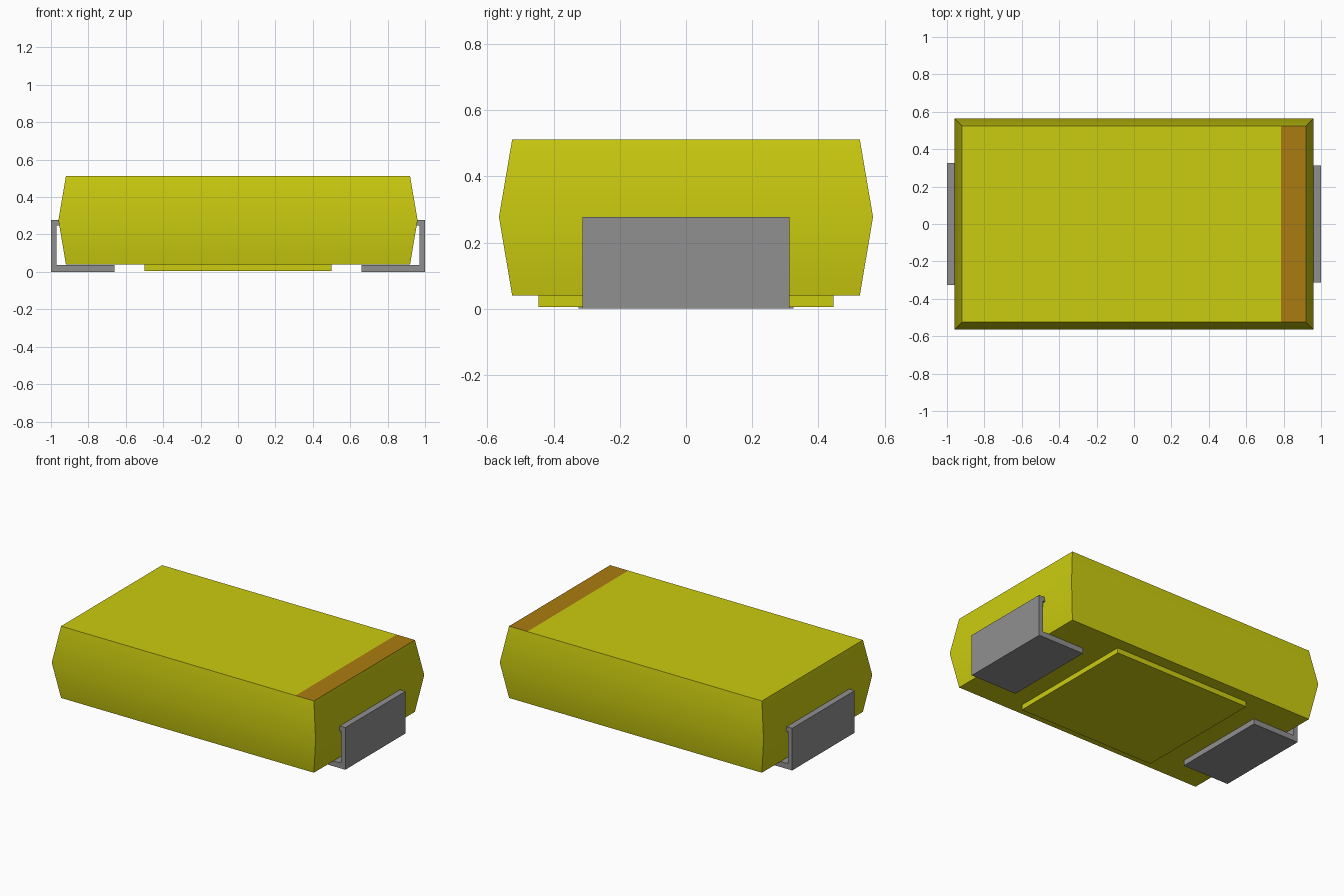
import bpy, bmesh

cube = bpy.data.objects.get("Cube")
if cube:
    bpy.data.objects.remove(cube, do_unlink=True)


def material(name, rgb):
    m = bpy.data.materials.new(name)
    m.use_nodes = True
    m.diffuse_color = (*rgb, 1)
    m.node_tree.nodes["Principled BSDF"].inputs["Base Color"].default_value = (*rgb, 1)
    return m


YELLOW = material("yellow_resin", (0.6, 0.6, 0.005))
BROWN = material("brown_stripe", (0.41, 0.2, 0.005))
GREY = material("grey_metal", (0.28, 0.28, 0.28))


def finish(bm, name, mats):
    bmesh.ops.recalc_face_normals(bm, faces=bm.faces)
    mesh = bpy.data.meshes.new(name)
    bm.to_mesh(mesh)
    bm.free()
    for m in mats:
        mesh.materials.append(m)
    obj = bpy.data.objects.new(name, mesh)
    bpy.context.collection.objects.link(obj)
    bpy.ops.object.select_all(action='DESELECT')
    obj.select_set(True)
    bpy.context.view_layer.objects.active = obj
    bpy.ops.object.shade_smooth_by_angle(angle=0.52)
    return obj


def stack(sections):
    """Rectangular sections (half x, half y, z) bridged from bottom to top."""
    bm = bmesh.new()
    rings = [[bm.verts.new((sx * hx, sy * hy, z))
              for sx, sy in ((-1, -1), (1, -1), (1, 1), (-1, 1))]
             for hx, hy, z in sections]
    for a, b in zip(rings, rings[1:]):
        for i in range(4):
            j = (i + 1) % 4
            bm.faces.new((a[i], a[j], b[j], b[i]))
    bm.faces.new(rings[0][::-1])
    bm.faces.new(rings[-1])
    return bm


# Moulded body, widest at the waist, with a stripe cut into the top face
bm = stack([(0.92, 0.525, 0.04), (0.96, 0.565, 0.277), (0.92, 0.525, 0.512)])
top = max(bm.faces, key=lambda f: f.calc_center_median().z)
bmesh.ops.bisect_plane(bm, geom=[top, *top.edges, *top.verts],
                       plane_co=(0.787, 0, 0), plane_no=(1, 0, 0))
for f in bm.faces:
    c = f.calc_center_median()
    f.material_index = int(c.z > 0.51 and c.x > 0.787)
finish(bm, "body", [YELLOW, BROWN])

# Raised pad under the body
finish(stack([(0.5, 0.445, 0.006), (0.5, 0.445, 0.045)]), "underside_pad", [YELLOW])

# Folded terminals: foot, upright and a short lip entering the body
PROFILE = [(0.66, 0), (1, 0), (1, 0.277), (0.945, 0.277), (0.945, 0.247),
           (0.97, 0.247), (0.97, 0.036), (0.66, 0.036)]
for name, side, half in (("left_terminal", 1, 0.313), ("right_terminal", -1, 0.325)):
    bm = bmesh.new()
    face = bm.faces.new([bm.verts.new((side * x, -half, z)) for x, z in PROFILE])
    out = bmesh.ops.extrude_face_region(bm, geom=[face])
    verts = [v for v in out["geom"] if isinstance(v, bmesh.types.BMVert)]
    bmesh.ops.translate(bm, verts=verts, vec=(0, 2 * half, 0))
    finish(bm, name, [GREY])
